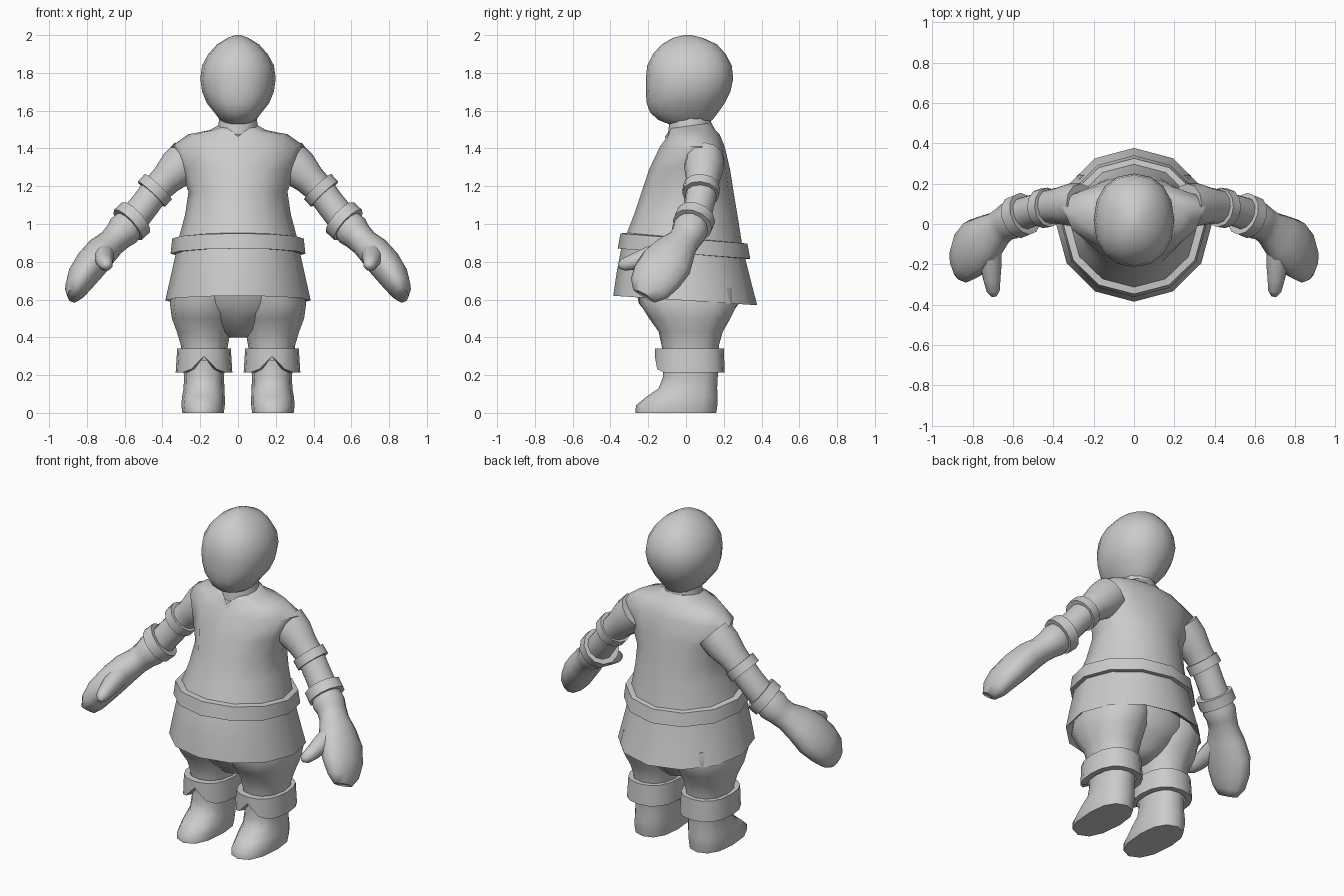
import bpy, bmesh, math
from mathutils import Vector

grey = bpy.data.materials.new("plain grey")
grey.diffuse_color = (0.6, 0.6, 0.6, 1)


def loft(name, rings, mirror=False, closed=False, angle=50):
    """Skin a list of equal-length point rings; closed joins last ring to first."""
    bm = bmesh.new()
    loops = [[bm.verts.new(p) for p in r] for r in rings]
    n = len(loops[0])
    pairs = list(zip(loops, loops[1:])) + ([(loops[-1], loops[0])] if closed else [])
    for a, b in pairs:
        for i in range(n):
            j = (i + 1) % n
            bm.faces.new((a[i], a[j], b[j], b[i]))
    if not closed:
        bm.faces.new(loops[0])
        bm.faces.new(loops[-1])
    bmesh.ops.recalc_face_normals(bm, faces=bm.faces)
    me = bpy.data.meshes.new(name)
    bm.to_mesh(me)
    bm.free()
    ob = bpy.data.objects.new(name, me)
    bpy.context.collection.objects.link(ob)
    me.materials.append(grey)
    if mirror:
        ob.modifiers.new("mirror", 'MIRROR').use_mirror_merge = False
    bpy.ops.object.select_all(action='DESELECT')
    ob.select_set(True)
    bpy.context.view_layer.objects.active = ob
    bpy.ops.object.shade_smooth_by_angle(angle=math.radians(angle))
    return ob


def flat(z, rx, front, back, cx=0.0, yc=None, tilt=0.0, n=12, p=1.0):
    """Horizontal oval from y=front to y=back; tilt lowers the back edge."""
    yc = (front + back) / 2 if yc is None else yc
    pts = []
    for i in range(n):
        a = 2 * math.pi * i / n
        c, s = math.cos(a), math.sin(a)
        c, s = math.copysign(abs(c) ** p, c), math.copysign(abs(s) ** p, s)
        y = yc + s * ((back - yc) if s > 0 else (yc - front))
        pts.append(Vector((cx + rx * c, y, z - tilt * s)))
    return pts


def tube(path, n=12):
    """Rings along a path of (x, y, z, side radius, thickness radius)."""
    pts = [Vector(q[:3]) for q in path]
    rings = []
    for i, q in enumerate(path):
        t = (pts[min(i + 1, len(pts) - 1)] - pts[max(i - 1, 0)]).normalized()
        side = (Vector((0, 1, 0)) - t * t.y).normalized()
        up = t.cross(side)
        rings.append([pts[i] + side * q[3] * math.cos(2 * math.pi * k / n)
                      + up * q[4] * math.sin(2 * math.pi * k / n) for k in range(n)])
    return rings


def band(name, centre, axis, r, width, inner):
    """Flat-edged ring around an arm."""
    c, t = Vector(centre), Vector(axis).normalized() * width / 2
    a = tube([(*(c - t), r, r), (*(c + t), r, r)])
    b = tube([(*(c - t), inner, inner), (*(c + t), inner, inner)])
    return loft(name, [a[0], a[1], b[1], b[0]], True, True, 40)


# Head and neck
loft("head", [flat(z, rx, f, b, n=16, p=0.92) for z, rx, f, b in (
    (1.525, .06, -.08, .09), (1.55, .095, -.145, .14), (1.59, .125, -.19, .17),
    (1.64, .165, -.208, .205), (1.70, .19, -.213, .235), (1.77, .2, -.213, .25),
    (1.84, .19, -.205, .242), (1.90, .157, -.175, .21), (1.95, .112, -.13, .165),
    (1.985, .055, -.07, .09), (2.0, .015, -.01, .03))], angle=60)
loft("neck", [flat(z, rx, f, b) for z, rx, f, b in (
    (1.40, .13, -.1, .15), (1.48, .11, -.095, .14), (1.57, .098, -.085, .13))])

# Tunic with a hollow hem and a pointed neckline
collar = flat(1.52, .108, -.09, .135, tilt=-.015)
collar[9].z, collar[9].y = 1.462, -.112
tunic = [
    flat(.66, .33, -.28, .28, tilt=.02),
    flat(.61, .365, -.36, .35, tilt=.025),
    flat(.595, .385, -.385, .377, tilt=.025),
    flat(.72, .357, -.368, .343, tilt=.02),
    flat(.85, .328, -.342, .312, tilt=.025),
    flat(.93, .312, -.312, .295, tilt=.025),
    flat(1.05, .28, -.275, .272, yc=.02),
    flat(1.17, .262, -.235, .252, yc=.05),
    flat(1.29, .305, -.195, .233, yc=.07),
    flat(1.41, .355, -.138, .205, yc=.085),
    flat(1.475, .262, -.115, .178, yc=.07),
    flat(1.497, .15, -.105, .155, yc=.04),
    collar]
tunic[-3][9].z, tunic[-2][9].z = 1.425, 1.445
loft("tunic", tunic)

# Belt
loft("belt", [flat(z, r, f, b, tilt=.027) for z, r, f, b in (
    (.843, .357, -.362, .34), (.923, .348, -.347, .325),
    (.927, .305, -.305, .29), (.843, .315, -.33, .3))], closed=True, angle=40)

# Trousers: seat plus two legs
loft("seat", [flat(z, rx, f, b) for z, rx, f, b in (
    (.40, .05, -.06, .10), (.425, .10, -.12, .16), (.50, .2, -.185, .225),
    (.58, .32, -.25, .28), (.68, .33, -.27, .28))])
loft("trouser_leg", [flat(z, rx, f, b, cx, p=.9) for z, rx, f, b, cx in (
    (.26, .115, -.11, .165, .18), (.36, .125, -.13, .175, .178),
    (.43, .142, -.145, .195, .182), (.50, .165, -.195, .235, .185),
    (.58, .178, -.245, .275, .183), (.66, .17, -.25, .27, .17))], True)

# Boots
loft("boot", [flat(z, rx, f, b, cx, yc=y, p=.85) for z, rx, f, b, cx, y in (
    (0, .11, -.268, .16, .185, -.03), (.04, .115, -.265, .166, .185, -.02),
    (.085, .113, -.21, .168, .183, 0), (.13, .108, -.145, .165, .18, .02),
    (.19, .106, -.122, .168, .18, .02), (.28, .112, -.125, .175, .18, .02))], True)

# Boot cuffs, notched at the front
def cuff_ring(z, r, f, b, notch=0):
    pts = flat(z, r, f, b, .18, n=16, p=.85)
    pts[12].z += notch
    for k in (11, 13):
        pts[k].z += notch * .2
    return pts


loft("boot_cuff", [cuff_ring(.215, .15, -.165, .205, .085), cuff_ring(.34, .142, -.165, .2),
                   cuff_ring(.34, .115, -.125, .165),
                   cuff_ring(.215, .115, -.13, .17, .085)], True, True, 40)

# Arms and armbands
loft("arm", tube([
    (.26, .10, 1.35, .10, .11), (.32, .095, 1.295, .105, .105), (.38, .09, 1.235, .09, .085),
    (.435, .085, 1.18, .083, .078), (.49, .07, 1.105, .08, .078),
    (.55, .05, 1.03, .082, .08), (.60, .03, .97, .075, .075)]), True)
band("upper_armband", (.44, .08, 1.178), (.58, -.08, -.62), .098, .055, .07)
band("wristband", (.562, .042, 1.015), (.6, -.25, -.55), .108, .062, .07)

# Mittens with thumbs
loft("mitten", tube([
    (.575, .035, 1.0, .085, .085), (.605, .02, .965, .097, .092), (.635, .005, .935, .088, .08),
    (.67, -.02, .90, .088, .075), (.72, -.06, .855, .115, .085), (.775, -.105, .79, .142, .088),
    (.825, -.155, .72, .135, .08), (.855, -.195, .66, .112, .062),
    (.868, -.22, .62, .07, .035)]), True, angle=60)
loft("thumb", tube([
    (.715, -.11, .85, .06, .06), (.71, -.20, .825, .055, .055), (.705, -.275, .80, .045, .045),
    (.697, -.33, .785, .035, .035), (.694, -.357, .777, .015, .015)], 8), True, angle=60)
